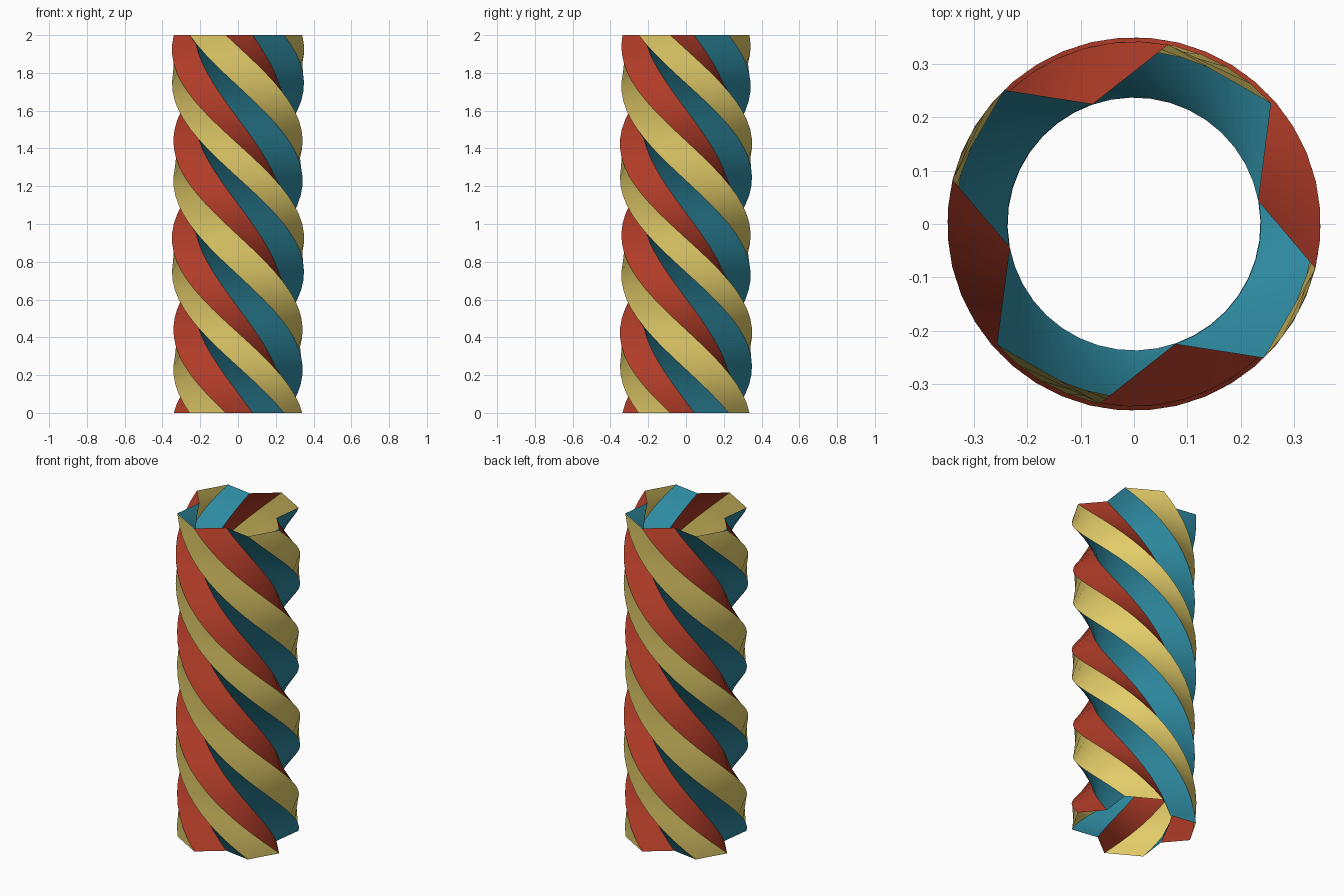
import bpy, bmesh, math

if "Cube" in bpy.data.objects:
    bpy.data.objects.remove(bpy.data.objects["Cube"])

HEIGHT = 2.0
STEPS = 40                    # rings along the height
TWIST = -2 * math.pi          # one full clockwise turn going up

# Half of the four-lobed cross-section, counter-clockwise:
# each lobe is outer corner, outer corner, valley
HALF = [(0.243, -0.251), (0.340, -0.083), (0.233, 0.043),
        (0.257, 0.226), (0.064, 0.336), (-0.077, 0.225)]
PROFILE = HALF + [(-x, -y) for x, y in HALF]


def material(name, rgb):
    m = bpy.data.materials.new(name)
    m.diffuse_color = (*rgb, 1.0)
    m.use_nodes = True
    m.node_tree.nodes["Principled BSDF"].inputs["Base Color"].default_value = m.diffuse_color
    return m


# One colour per side of a lobe: crest, falling side, rising side
mats = [material("sand yellow", (0.76, 0.60, 0.14)),
        material("brick red", (0.44, 0.045, 0.021)),
        material("teal blue", (0.030, 0.28, 0.39))]

# Twisted open tube: rings of the profile, bridged with quads
bm = bmesh.new()
rings = []
for i in range(STEPS + 1):
    t = i / STEPS
    c, s = math.cos(TWIST * t), math.sin(TWIST * t)
    rings.append([bm.verts.new((x * c - y * s, x * s + y * c, HEIGHT * t))
                  for x, y in PROFILE])

n = len(PROFILE)
for low, high in zip(rings, rings[1:]):
    for k in range(n):
        j = (k + 1) % n
        face = bm.faces.new((low[k], low[j], high[j], high[k]))
        face.material_index = k % 3

mesh = bpy.data.meshes.new("twisted_column")
bm.to_mesh(mesh)
bm.free()
for m in mats:
    mesh.materials.append(m)
column = bpy.data.objects.new("twisted_column", mesh)
bpy.context.collection.objects.link(column)

# Smooth along the spiral, sharp on the ridges and valleys
bpy.context.view_layer.objects.active = column
column.select_set(True)
bpy.ops.object.shade_smooth_by_angle(angle=math.radians(30))
